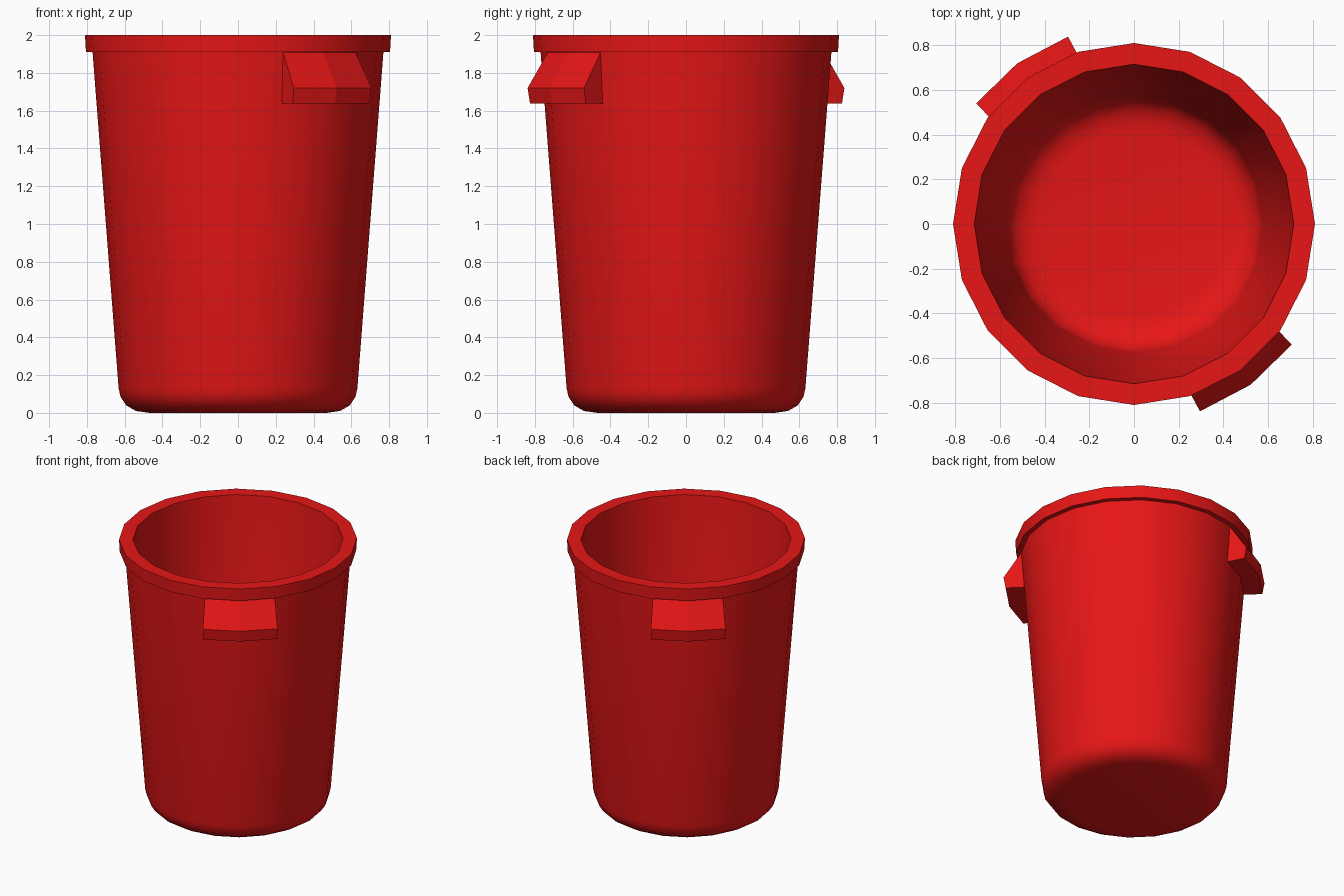
import bpy, bmesh, math

if "Cube" in bpy.data.objects:
    bpy.data.objects.remove(bpy.data.objects["Cube"])

SIDES = 20
red = bpy.data.materials.new("red_plastic")
red.diffuse_color = (0.8, 0.008, 0.008, 1)
red.use_nodes = True
red.node_tree.nodes["Principled BSDF"].inputs["Base Color"].default_value = red.diffuse_color


def finish(name, bm, smooth):
    bmesh.ops.recalc_face_normals(bm, faces=bm.faces)
    me = bpy.data.meshes.new(name)
    bm.to_mesh(me)
    bm.free()
    me.materials.append(red)
    ob = bpy.data.objects.new(name, me)
    bpy.context.collection.objects.link(ob)
    if smooth:
        bpy.ops.object.select_all(action='DESELECT')
        ob.select_set(True)
        bpy.context.view_layer.objects.active = ob
        bpy.ops.object.shade_smooth_by_angle(angle=math.radians(35))
    return ob


def bridge(bm, a, b, closed=True):
    n = len(a)
    for i in range(n if closed else n - 1):
        j = (i + 1) % n
        bm.faces.new((a[i], a[j], b[j], b[i]))


# Bucket: rounded base, tapered wall, square lip, hollow inside (radius, z)
profile = [(0.47, 0), (0.54, 0.01), (0.592, 0.04), (0.622, 0.085), (0.632, 0.13),
           (0.77, 1.91), (0.805, 1.91), (0.81, 2.0), (0.715, 2.0),
           (0.575, 0.17), (0.562, 0.125), (0.53, 0.085), (0.48, 0.06), (0.42, 0.05)]
bm = bmesh.new()
rings = []
for r, z in profile:
    rings.append([bm.verts.new((r * math.cos(math.tau * i / SIDES),
                                r * math.sin(math.tau * i / SIDES), z))
                  for i in range(SIDES)])
for a, b in zip(rings, rings[1:]):
    bridge(bm, a, b)
bm.faces.new(rings[0])
bm.faces.new(rings[-1])
finish("bucket", bm, True)


# Handles: wedge grips following two wall facets, on opposite sides
def handle(name, angle):
    bm = bmesh.new()
    sections = []
    for side in (-1, 0, 1):
        pts = []
        # wall top, grip top edge, grip lower edge, wall bottom: (radius, half angle, z)
        for r, half, z in ((0.768, 18, 1.91), (0.889, 16.6, 1.72),
                           (0.875, 16.7, 1.637), (0.745, 18, 1.637)):
            a = math.radians(angle + side * half)
            pts.append(bm.verts.new((r * math.cos(a), r * math.sin(a), z)))
        sections.append(pts)
    for a, b in zip(sections, sections[1:]):
        bridge(bm, a, b)
    bm.faces.new(sections[0])
    bm.faces.new(sections[-1])
    finish(name, bm, False)


handle("front_handle", -54)
handle("back_handle", 126)
